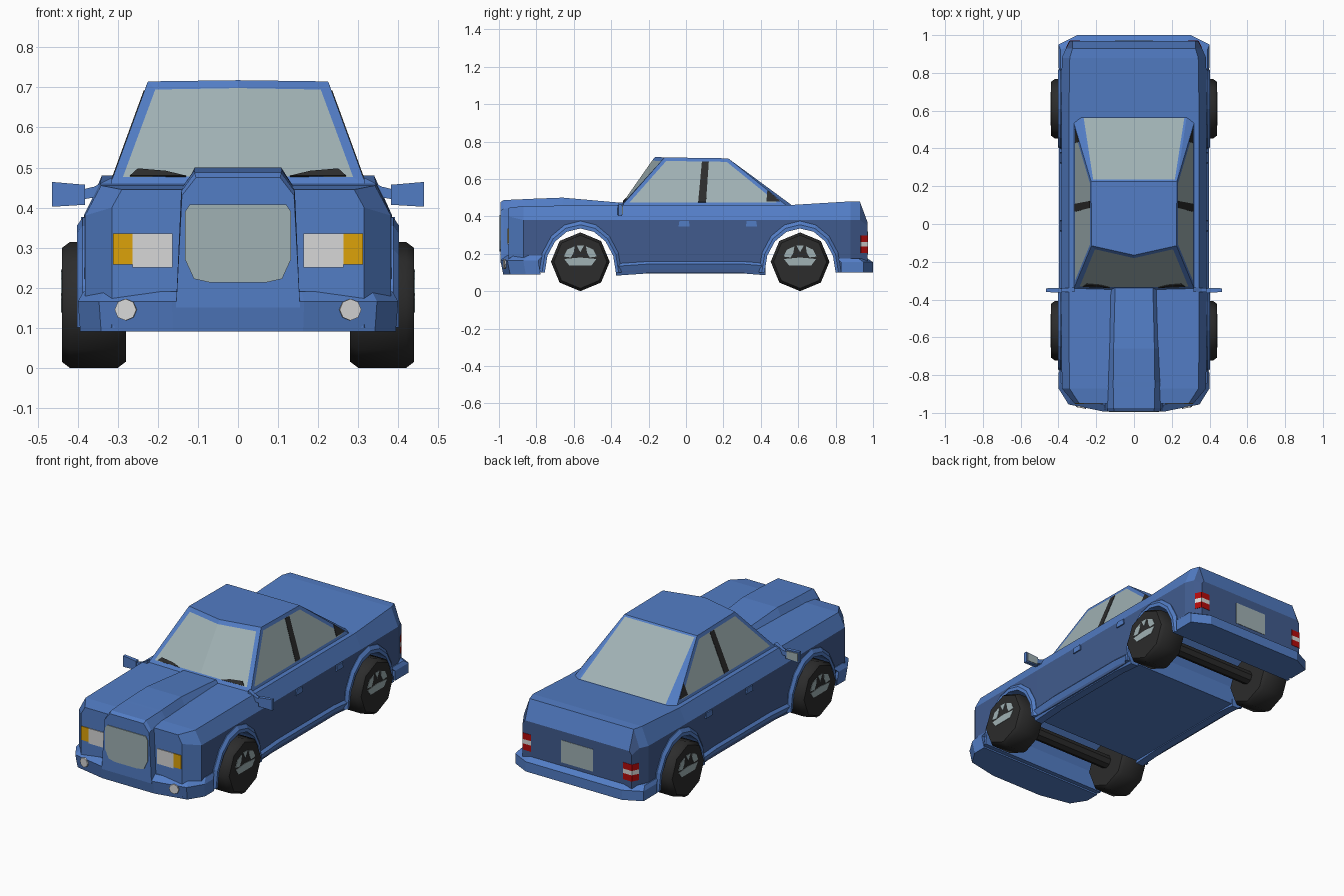
import bpy, bmesh, math
from mathutils import Vector

if "Cube" in bpy.data.objects:
    bpy.data.objects.remove(bpy.data.objects["Cube"])


def mat(name, r, g, b):
    m = bpy.data.materials.new(name)
    m.diffuse_color = (r, g, b, 1)
    m.use_nodes = True
    m.node_tree.nodes["Principled BSDF"].inputs["Base Color"].default_value = m.diffuse_color
    return m


BLUE = mat("body_blue", 0.085, 0.205, 0.56)
NAVY = mat("lower_body_navy", 0.052, 0.105, 0.27)
GLASS = mat("grey_glass", 0.35, 0.44, 0.455)
BLACK = mat("rubber_black", 0.025, 0.025, 0.025)
WHITE = mat("lamp_white", 0.68, 0.68, 0.68)
AMBER = mat("amber", 0.72, 0.36, 0.003)
RED = mat("tail_red", 0.45, 0.003, 0.003)


def finish(name, bm, *mats):
    bmesh.ops.recalc_face_normals(bm, faces=bm.faces)
    me = bpy.data.meshes.new(name)
    bm.to_mesh(me)
    bm.free()
    for m in mats:
        me.materials.append(m)
    ob = bpy.data.objects.new(name, me)
    bpy.context.collection.objects.link(ob)
    return ob


def loft(name, rings, m, mirror=False):
    """Closed solid through rings of 3D points, optionally with its mirror image."""
    bm = bmesh.new()
    for s in ((1, -1) if mirror else (1,)):
        vs = [[bm.verts.new((s * x, y, z)) for x, y, z in r] for r in rings]
        n = len(vs[0])
        for a, b in zip(vs, vs[1:]):
            for i in range(n):
                bm.faces.new((a[i], a[(i + 1) % n], b[(i + 1) % n], b[i]))
        bm.faces.new(vs[0])
        bm.faces.new(vs[-1])
    return finish(name, bm, m)


def plate(name, pts, m, mirror=True, off=0.004):
    """Thin plate lying on the surface, facing away from the car centre."""
    pts = [Vector(p) for p in pts]
    n = (pts[1] - pts[0]).cross(pts[2] - pts[0]).normalized()
    c = sum(pts, Vector()) / len(pts) - Vector((0, 0, 0.3))
    if n.dot(c) < 0:
        n = -n
    return loft(name, [[p - n * 0.002 for p in pts], [p + n * off for p in pts]], m, mirror)


def sym(half, y):
    """Full cross-section ring at y from right-hand (x, z) points."""
    return [(x, y, z) for x, z in half] + [(-x, y, z) for x, z in reversed(half)]


# Main body: y, half width, side height, shoulder half width, shoulder height
sections = [(-0.95, 0.315, 0.40, 0.29, 0.445), (-0.87, 0.382, 0.38, 0.342, 0.455),
            (-0.35, 0.385, 0.38, 0.345, 0.46), (0.55, 0.385, 0.38, 0.345, 0.46),
            (0.88, 0.382, 0.38, 0.34, 0.48), (0.93, 0.36, 0.38, 0.325, 0.478),
            (0.97, 0.34, 0.35, 0.325, 0.37)]
body = loft("body", [sym([(w, 0.10), (w, zs), (ws, zt)], y) for y, w, zs, ws, zt in sections], BLUE)

# Wheel wells cut through the body
WHEELS = {"front": -0.565, "rear": 0.61}


def arch(yc, a, b, n=8):
    return [(yc + a * math.cos(math.pi * i / n), 0.10 + b * math.sin(math.pi * i / n))
            for i in range(n + 1)]


for yc in WHEELS.values():
    prof = [(yc + 0.195, 0.0)] + arch(yc, 0.19, 0.235) + [(yc - 0.195, 0.0)]
    cutter = loft("well_cutter", [[(x, y, z) for y, z in prof] for x in (-0.6, 0.6)], BLUE)
    mod = body.modifiers.new("well", 'BOOLEAN')
    mod.operation, mod.solver, mod.object = 'DIFFERENCE', 'EXACT', cutter
    bpy.context.view_layer.objects.active = body
    bpy.ops.object.modifier_apply(modifier=mod.name)
    bpy.data.objects.remove(cutter)

# Darker lower flanks and tail below the shoulder line
body.data.materials.clear()
body.data.materials.append(BLUE)
body.data.materials.append(NAVY)
for p in body.data.polygons:
    flank = abs(p.normal.x) > 0.5 and abs(p.center.x) > 0.3 and p.center.y > -0.88
    tail = p.normal.y > 0.5 and p.center.y > 0.92
    p.material_index = int((flank or tail) and abs(p.normal.z) < 0.3)

# Rim highlights as (y, z) patches: side lobe, top lobe, lower band
lobe = [(0.088, 0.185), (0.07, 0.222), (0.03, 0.24), (0.036, 0.205), (0.05, 0.18)]
RIM = [lobe, [(-y, z) for y, z in lobe], [(-0.02, 0.245), (0.02, 0.245), (0, 0.208)],
       [(-0.086, 0.172), (0, 0.18), (0.086, 0.172), (0.06, 0.138), (-0.06, 0.138)]]

# Arch flares, tyres, rims and axles
for end, yc in WHEELS.items():
    inner, outer = arch(yc, 0.19, 0.235), arch(yc, 0.22, 0.275)
    loft(end + "_arch_flares",
         [[(0.36, *o), (0.388, *o), (0.402, (o[0] + i[0]) / 2, (o[1] + i[1]) / 2),
           (0.402, *i), (0.36, *i)] for i, o in zip(inner, outer)], BLUE, True)

    def circle(x, r, n=8):
        return [(x, yc + r * math.sin(2 * math.pi * k / n), 0.157 + r * math.cos(2 * math.pi * k / n))
                for k in range(n)]
    tyres = loft(end + "_tyres", [circle(x, r) for x, r in
                 ((0.28, 0.142), (0.30, 0.157), (0.42, 0.157), (0.44, 0.142))], BLACK, True)
    bpy.ops.object.select_all(action='DESELECT')
    tyres.select_set(True)
    bpy.context.view_layer.objects.active = tyres
    bpy.ops.object.shade_smooth_by_angle(angle=math.radians(48))
    loft(end + "_axle", [circle(x, 0.038) for x in (-0.3, 0.3)], BLACK)
    for patch in RIM:
        plate(end + "_rim", [(0.44, yc + y, z) for y, z in patch], GLASS, off=0.002)

# Bonnet bulge running down into the radiator surround
bulge = [(-0.992, 0.15, 0.155, 0.14, 0.43, 0.105, 0.475), (-0.975, 0.15, 0.155, 0.142, 0.44, 0.108, 0.487),
         (-0.86, 0.15, 0.15, 0.14, 0.45, 0.11, 0.492), (-0.84, 0.40, 0.15, 0.14, 0.45, 0.11, 0.493),
         (-0.66, 0.40, 0.14, 0.13, 0.455, 0.108, 0.50), (-0.34, 0.40, 0.13, 0.125, 0.455, 0.10, 0.472)]
loft("bonnet_bulge", [sym([(w0, zb), (w1, z1), (w2, z2)], y) for y, zb, w0, w1, z1, w2, z2 in bulge], BLUE)
plate("grille", sym([(0.07, 0.213), (0.11, 0.222), (0.132, 0.27), (0.132, 0.39), (0.12, 0.408)], -0.992),
      GLASS, False)


# Bumpers: plan outlines, upper edge slightly drawn in
def bumper(name, half, levels):
    rings = []
    for z, k in levels:
        r = [(x * k, y * k) for x, y in half]
        rings.append([(x, y, z) for x, y in r] + [(-x, y, z) for x, y in reversed(r)])
    return loft(name, rings, BLUE)


bumper("front_bumper", [(0.40, -0.79), (0.40, -0.87), (0.347, -0.955), (0.165, -0.992)],
       ((0.09, 0.985), (0.165, 1.0), (0.19, 0.965)))
bumper("rear_bumper", [(0.40, 0.83), (0.40, 0.95), (0.30, 1.0)],
       ((0.10, 1.0), (0.155, 1.0), (0.175, 0.97)))

# Side sills
loft("sills", [[(0.33, y, z), (0.375, y, z), (0.398, y, z + 0.05), (0.384, y, z + 0.065), (0.33, y, z + 0.065)]
               for y, z in ((-0.375, 0.083), (-0.2, 0.095), (0.3, 0.095), (0.425, 0.085))], BLUE, True)

# Cabin with inset windows
bm = bmesh.new()
V = {}
for s in (1, -1):
    for k, co in {"bf": (0.32, -0.345, 0.455), "bs": (0.32, 0.54, 0.455), "br": (0.28, 0.572, 0.455),
                  "tf": (0.225, -0.115, 0.715), "tr": (0.227, 0.225, 0.71)}.items():
        V[k, s] = bm.verts.new((s * co[0], co[1], co[2]))
bc, tc = bm.verts.new((0, -0.35, 0.46)), bm.verts.new((0, -0.165, 0.718))
screen, sides = [], []
for s in (1, -1):
    screen.append(bm.faces.new((bc, V["bf", s], V["tf", s], tc)))
    sides.append(bm.faces.new((V["bf", s], V["bs", s], V["tr", s], V["tf", s])))
    bm.faces.new((V["bs", s], V["br", s], V["tr", s]))
rear = [bm.faces.new((V["br", 1], V["br", -1], V["tr", -1], V["tr", 1]))]
bm.faces.new((tc, V["tf", 1], V["tr", 1], V["tr", -1], V["tf", -1]))
bm.faces.new((bc, V["bf", 1], V["bs", 1], V["br", 1], V["br", -1], V["bs", -1], V["bf", -1]))
bmesh.ops.recalc_face_normals(bm, faces=bm.faces)
for group, t in ((screen, 0.025), (rear, 0.012), ([sides[0]], 0.02), ([sides[1]], 0.02)):
    bmesh.ops.inset_region(bm, faces=group, thickness=t, use_boundary=True, use_even_offset=True)
    for f in group:
        f.material_index = 1
finish("cabin", bm, BLUE, GLASS)


# Door pillars, rear quarter trims and wipers
def on_side(pts):
    return [(0.32 - 0.365 * (z - 0.455), y, z) for y, z in pts]


plate("door_pillars", on_side([(0.065, 0.475), (0.107, 0.475), (0.122, 0.692), (0.085, 0.692)]), BLACK, off=0.002)
plate("quarter_trims", on_side([(0.43, 0.478), (0.505, 0.478), (0.435, 0.54)]), BLACK, off=0.002)
plate("wipers", [(0.13, -0.333, 0.476), (0.27, -0.328, 0.476), (0.25, -0.316, 0.494), (0.18, -0.321, 0.488)],
      BLACK, off=0.007)


# Lamps and number plate panel
def rect(x0, x1, y, z0, z1):
    return [(x0, y, z0), (x1, y, z0), (x1, y, z1), (x0, y, z1)]


plate("headlamps", rect(0.163, 0.264, -0.95, 0.25, 0.335), WHITE)
plate("indicators", rect(0.264, 0.312, -0.95, 0.258, 0.335), AMBER)
plate("fog_lamps", [(0.28 + 0.027 * math.cos(a), -0.968 + 0.005 * math.cos(a), 0.145 + 0.027 * math.sin(a))
                    for a in [math.pi * k / 4 for k in range(8)]], WHITE, off=0.006)
for z0, z1, m in ((0.203, 0.238, RED), (0.238, 0.263, WHITE), (0.263, 0.298, RED)):
    plate("tail_lamps", rect(0.287, 0.34, 0.97, z0, z1), m, off=0.002)
    plate("tail_lamp_sides", [(0.34, 0.97, z0), (0.358, 0.934, z0), (0.358, 0.934, z1), (0.34, 0.97, z1)],
          m, off=0.002)
plate("rear_panel", rect(-0.10, 0.10, 0.97, 0.195, 0.32), GLASS, False, off=0.002)

# Door handles
for y in (-0.01, 0.35):
    plate("door_handles", [(0.385, y - 0.03, 0.345), (0.385, y + 0.03, 0.345),
                           (0.385, y + 0.025, 0.376), (0.385, y - 0.025, 0.376)], BLUE, off=0.007)


# Door mirrors: stalk, housing and glass
def slab(x, y0, y1, z0, z1):
    return [(x, y0, z0), (x, y1, z0), (x, y1, z1), (x, y0, z1)]


loft("mirror_stalks", [slab(0.315, -0.36, -0.335, 0.45, 0.475), slab(0.36, -0.36, -0.34, 0.425, 0.452),
                       slab(0.39, -0.36, -0.34, 0.42, 0.445)], BLUE, True)
loft("mirror_housings", [slab(0.382, -0.365, -0.342, 0.407, 0.457), slab(0.465, -0.36, -0.342, 0.402, 0.464)],
     BLUE, True)
loft("mirror_glass", [slab(0.39, -0.343, -0.338, 0.412, 0.452), slab(0.458, -0.343, -0.338, 0.41, 0.456)],
     GLASS, True)
